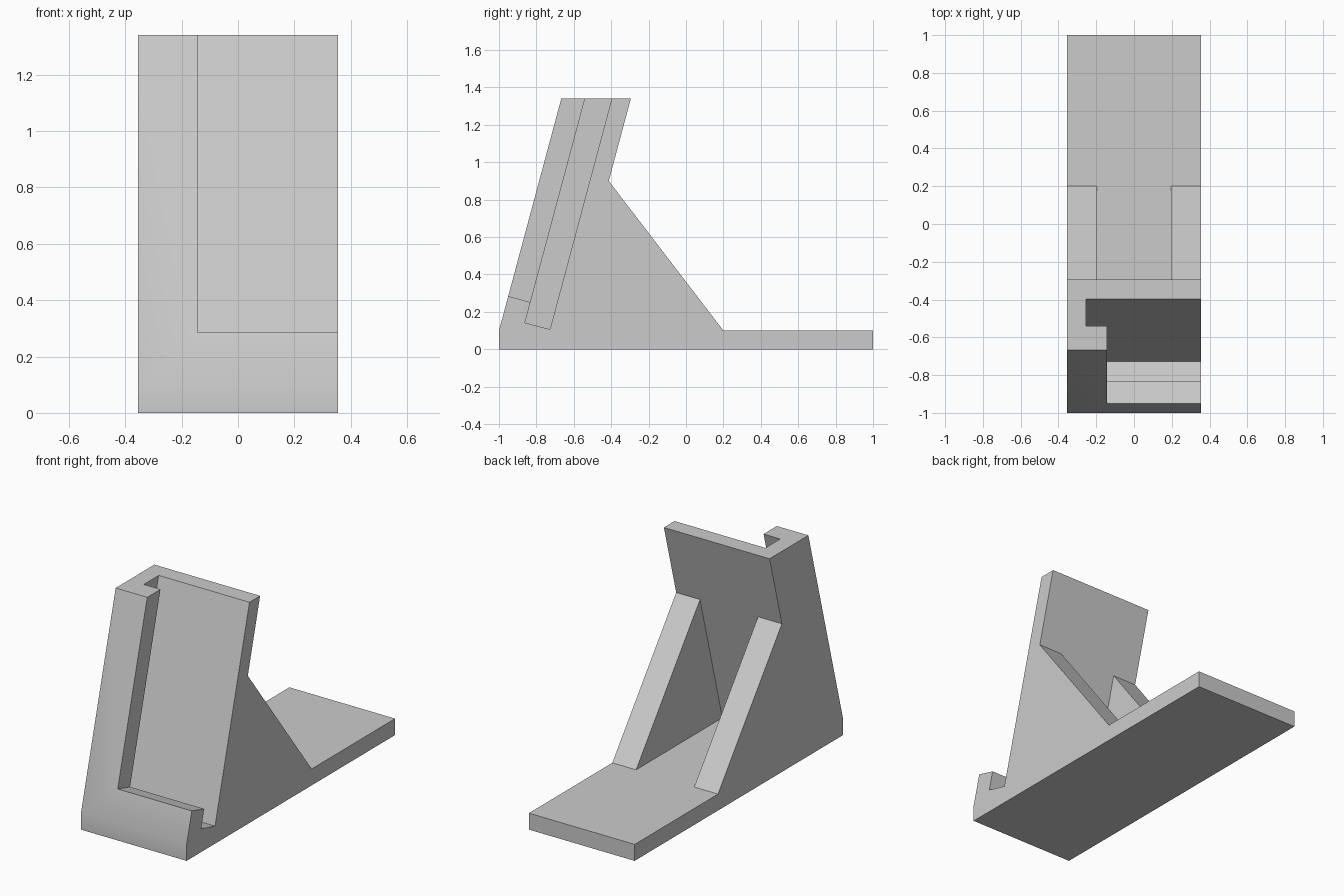
import bpy
import math

cube = bpy.data.objects.get("Cube")
if cube:
    bpy.data.objects.remove(cube, do_unlink=True)

HALF = 0.355             # half width
BASE = 0.1               # base thickness
TOP = 1.34               # height of the upright
LEAN = math.tan(math.radians(15))

grey = bpy.data.materials.new("light_grey")
grey.use_nodes = True
grey.diffuse_color = (0.6, 0.6, 0.6, 1)
grey.node_tree.nodes["Principled BSDF"].inputs["Base Color"].default_value = (0.6, 0.6, 0.6, 1)


def leaning(y_top, z):
    """Point at height z on a leaning line that reaches y_top at the top."""
    return (y_top - (TOP - z) * LEAN, z)


def prism(name, profile, x0, x1):
    """Extrude a (y, z) profile from x0 to x1."""
    n = len(profile)
    verts = [(x, y, z) for x in (x0, x1) for y, z in profile]
    faces = [tuple(range(n))[::-1], tuple(range(n, 2 * n))]
    faces += [(i, (i + 1) % n, n + (i + 1) % n, n + i) for i in range(n)]
    mesh = bpy.data.meshes.new(name)
    mesh.from_pydata(verts, [], faces)
    mesh.materials.append(grey)
    obj = bpy.data.objects.new(name, mesh)
    bpy.context.collection.objects.link(obj)
    return obj


def cut(target, cutter):
    """Subtract the cutter from the target and discard it."""
    mod = target.modifiers.new(cutter.name, "BOOLEAN")
    mod.operation = "DIFFERENCE"
    mod.solver = "EXACT"
    mod.object = cutter
    bpy.context.view_layer.objects.active = target
    bpy.ops.object.modifier_apply(modifier=mod.name)
    bpy.data.objects.remove(cutter, do_unlink=True)


# Y positions of the leaning planes at the top edge
FRONT, LIP, SLOT, BACK = -0.667, -0.54, -0.397, -0.295

# Full side silhouette: base, gussets and leaning upright
stand = prism("stand", [
    (-1, 0), (1, 0), (1, BASE), (0.2, BASE),
    leaning(BACK, 0.9), (BACK, TOP), (FRONT, TOP), (-1, BASE),
], -HALF, HALF)

# Open space between the two rear gussets
cut(stand, prism("gusset_gap", [
    leaning(BACK, BASE), (0.3, BASE), (0.3, 0.9), leaning(BACK, 0.9),
], -0.195, 0.195))

# Slot behind the lip, open at the top and on the left side
cut(stand, prism("slot", [
    leaning(LIP, 0.142), leaning(SLOT, 0.107),
    leaning(SLOT, 1.5), leaning(LIP, 1.5),
], -0.255, 0.5))

# Window in front of the slot, leaving a lip along the bottom and right
cut(stand, prism("window", [
    leaning(FRONT - 0.1, 0.31), leaning(LIP + 0.03, 0.244),
    leaning(LIP + 0.03, 1.5), leaning(FRONT - 0.1, 1.5),
], -0.143, 0.5))

# Soft bend on the front, crisp edges elsewhere
bpy.ops.object.select_all(action="DESELECT")
stand.select_set(True)
bpy.context.view_layer.objects.active = stand
bpy.ops.object.shade_smooth_by_angle(angle=math.radians(30))
